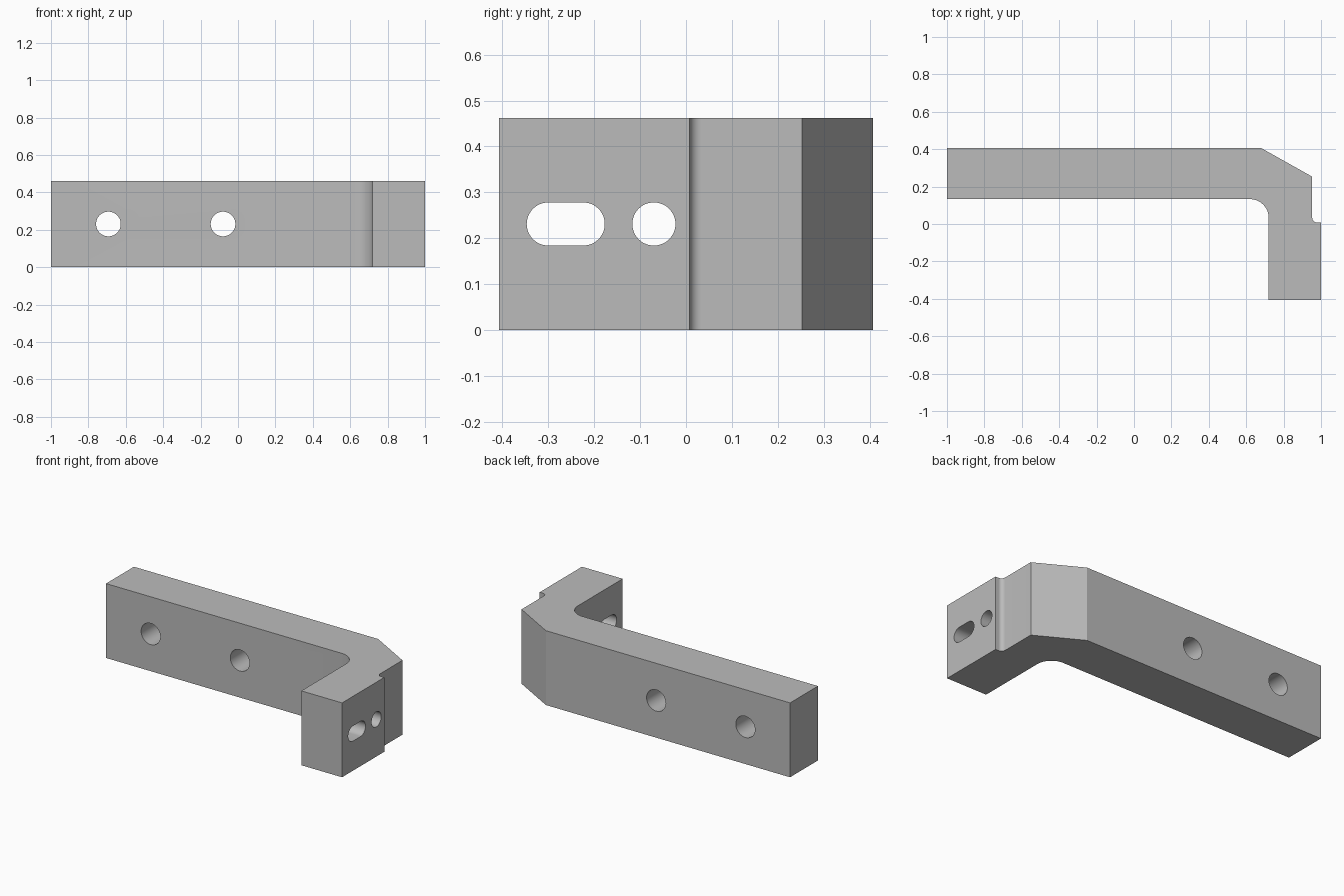
import bpy, bmesh, math
from mathutils import Vector

cube = bpy.data.objects.get("Cube")
if cube:
    bpy.data.objects.remove(cube, do_unlink=True)

HEIGHT = 0.462
MID = HEIGHT / 2

# Single grey finish
grey = bpy.data.materials.new("plain grey")
grey.use_nodes = True
colour = (0.5, 0.5, 0.5, 1)
grey.diffuse_color = colour
grey.node_tree.nodes["Principled BSDF"].inputs["Base Color"].default_value = colour


def arc(cx, cy, r, start, end, steps):
    """Points along a circular arc, angles in degrees."""
    angles = [math.radians(start + (end - start) * i / steps) for i in range(steps + 1)]
    return [(cx + r * math.cos(a), cy + r * math.sin(a)) for a in angles]


def prism(name, outline, to_3d, depth):
    """Solid made by sweeping a closed outline along a depth vector."""
    bm = bmesh.new()
    face = bm.faces.new([bm.verts.new(to_3d(u, v)) for u, v in outline])
    swept = bmesh.ops.extrude_face_region(bm, geom=[face])["geom"]
    moved = [g for g in swept if isinstance(g, bmesh.types.BMVert)]
    bmesh.ops.translate(bm, verts=moved, vec=Vector(depth))
    bmesh.ops.recalc_face_normals(bm, faces=bm.faces)
    mesh = bpy.data.meshes.new(name)
    bm.to_mesh(mesh)
    bm.free()
    mesh.materials.append(grey)
    obj = bpy.data.objects.new(name, mesh)
    bpy.context.collection.objects.link(obj)
    return obj


# Angled bracket: long arm, chamfered outer corner, stepped short arm
outline = [(-1, 0.133), *arc(0.62, 0.033, 0.1, 90, 0, 16),
           (0.72, -0.407), (1, -0.407), (1, 0.008),
           *arc(0.978, 0.033, 0.025, 270, 180, 10),
           (0.953, 0.253), (0.678, 0.407), (-1, 0.407)]
bracket = prism("bracket", outline, lambda x, y: (x, y, 0), (0, 0, HEIGHT))


def slot(centre, r, half):
    """Round-ended outline; a plain circle when half is zero."""
    if half == 0:
        return arc(centre, MID, r, 0, 360, 48)[:-1]
    return arc(centre + half, MID, r, -90, 90, 24) + arc(centre - half, MID, r, 90, 270, 24)


# Two round bolt holes through the long arm
cutters = [prism("bolt_hole_cutter", slot(x, 0.066, 0),
                 lambda u, v: (u, 0, v), (0, 0.6, 0)) for x in (-0.693, -0.08)]

# Round hole and adjusting slot through the short arm
cutters += [prism("short_arm_cutter", slot(y, 0.047, half),
                  lambda u, v: (0.6, u, v), (0.6, 0, 0))
            for y, half in ((-0.07, 0), (-0.262, 0.038))]

bpy.context.view_layer.objects.active = bracket
bracket.select_set(True)
for cutter in cutters:
    cutter.hide_render = True
    mod = bracket.modifiers.new("hole", "BOOLEAN")
    mod.operation = "DIFFERENCE"
    mod.solver = "EXACT"
    mod.object = cutter
    bpy.ops.object.modifier_apply(modifier=mod.name)
    bpy.data.objects.remove(cutter, do_unlink=True)

# Smooth fillets and hole walls, crisp edges elsewhere
bpy.ops.object.shade_smooth_by_angle(angle=math.radians(25))
